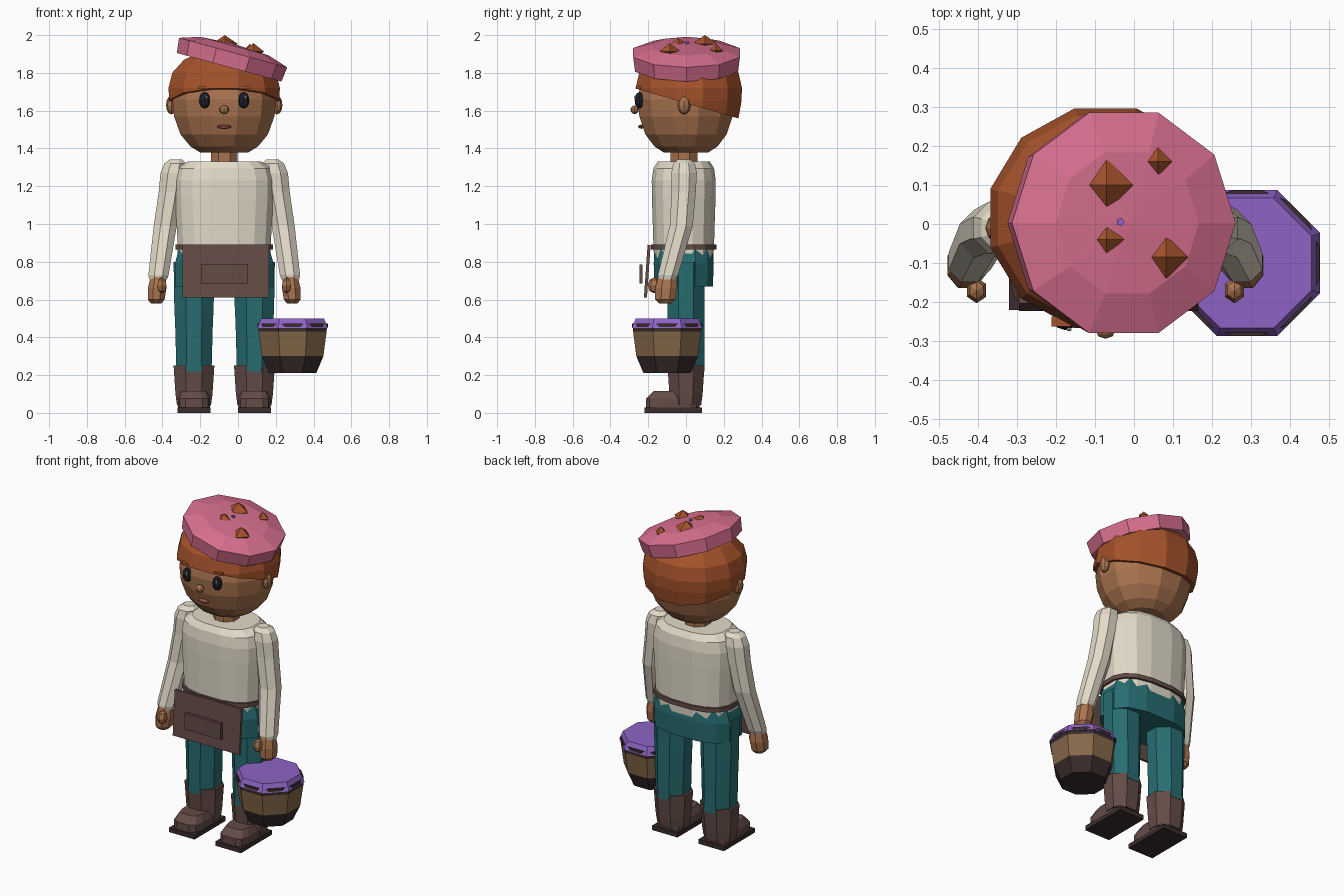
import bpy, bmesh
from math import cos, sin, pi, radians
from mathutils import Matrix, Vector

if "Cube" in bpy.data.objects:
    bpy.data.objects.remove(bpy.data.objects["Cube"])

CX = -0.073  # body centre line


def mat(name, hexcode):
    m = bpy.data.materials.new(name)
    c = [int(hexcode[i:i + 2], 16) / 255 for i in (0, 2, 4)]
    m.diffuse_color = [v ** 2.2 for v in c] + [1]
    m.use_nodes = True
    m.node_tree.nodes["Principled BSDF"].inputs["Base Color"].default_value = m.diffuse_color
    return m


SKIN, HAIR = mat("skin", "a87350"), mat("hair", "a3532f")
PINK, SHIRT = mat("pink", "d9708f"), mat("cream", "e2dac8")
TEAL, BOOT = mat("teal", "2b6c70"), mat("leather", "644d48")
DARK, BLACK = mat("dark", "3d3030"), mat("eye", "23242e")
PURPLE, WOOD = mat("purple", "8d64c4"), mat("wood", "84684a")
LIP = mat("lip", "9a5348")


def finish(name, bm, m):
    bmesh.ops.recalc_face_normals(bm, faces=bm.faces)
    me = bpy.data.meshes.new(name)
    bm.to_mesh(me)
    bm.free()
    me.materials.append(m)
    ob = bpy.data.objects.new(name, me)
    bpy.context.collection.objects.link(ob)
    return ob


def loft(name, rings, n, m, phase=0.0, p=2.0, cut=None):
    """Skin horizontal rings (cx, cy, z, rx, ry); p > 2 gives squarer sections."""
    bm = bmesh.new()
    def pt(v):
        return (abs(v) ** (2 / p)) * (1 if v >= 0 else -1)
    loops = []
    for cx, cy, z, rx, ry in rings:
        loops.append([bm.verts.new((cx + rx * pt(cos(phase + 2 * pi * i / n)),
                                    cy + ry * pt(sin(phase + 2 * pi * i / n)), z)) for i in range(n)])
    for a, b in zip(loops, loops[1:]):
        for i in range(n):
            j = (i + 1) % n
            bm.faces.new((a[i], a[j], b[j], b[i]))
    bm.faces.new(loops[0])
    bm.faces.new(loops[-1])
    if cut:
        bmesh.ops.bisect_plane(bm, geom=bm.verts[:] + bm.edges[:] + bm.faces[:],
                               plane_co=cut[0], plane_no=cut[1], clear_inner=True)
        bmesh.ops.holes_fill(bm, edges=[e for e in bm.edges if e.is_boundary])
    return finish(name, bm, m)


def box(name, loc, size, m, tilt=0.0):
    bm = bmesh.new()
    bmesh.ops.create_cube(bm, size=1, matrix=Matrix.Translation(loc) @ Matrix.Rotation(tilt, 4, 'X')
                          @ Matrix.Diagonal((*size, 1)))
    return finish(name, bm, m)


def ball(name, loc, r, m, seg=8, rings=6):
    bm = bmesh.new()
    bmesh.ops.create_uvsphere(bm, u_segments=seg, v_segments=rings, radius=1,
                              matrix=Matrix.Translation(loc) @ Matrix.Diagonal((*r, 1)))
    return finish(name, bm, m)


OCT = pi / 8
K = 1 / cos(OCT)  # octagon flat-to-corner factor

# head and neck
head = [(0.13, 1.378), (0.185, 1.41), (0.24, 1.475), (0.275, 1.57), (0.284, 1.66), (0.265, 1.76), (0.19, 1.85), (0.05, 1.89)]
loft("head", [(CX, 0, z, r, r * 0.93) for r, z in head], 12, SKIN, pi / 12)
loft("neck", [(CX, -0.01, z, 0.077, 0.077) for z in (1.31, 1.42)], 8, SKIN, OCT)

# hair cap, cut on a plane sloping down to the back
hair = [(0.2, 1.48), (0.285, 1.56), (0.302, 1.65), (0.305, 1.72), (0.285, 1.8), (0.22, 1.87), (0.1, 1.92)]
loft("hair", [(CX, 0.015, z, r, r * 0.955) for r, z in hair], 12, HAIR, pi / 12,
     cut=(Vector((0, -0.26, 1.715)), Vector((0, 0.29, 1))))

# face
for s in (-1, 1):
    ball("eye", (CX + s * 0.103, -0.247, 1.655), (0.03, 0.025, 0.043), BLACK)
    ball("eye_glint", (CX + s * 0.103 + 0.01, -0.27, 1.672), (0.007, 0.005, 0.008), SHIRT, 6, 4)
    box("brow", (CX + s * 0.113, -0.25, 1.722), (0.05, 0.025, 0.014), HAIR)
    ball("ear", (CX + s * 0.28, -0.01, 1.63), (0.028, 0.035, 0.05), SKIN)
ball("nose", (CX, -0.272, 1.605), (0.026, 0.022, 0.023), SKIN)
ball("mouth", (CX, -0.238, 1.515), (0.038, 0.015, 0.011), LIP)

# tilted ten-sided hat
hat = loft("hat", [(0, 0, z, r, r) for z, r in
                   ((-0.08, 0.287), (0, 0.297), (0.035, 0.19), (0.045, 0.01))], 10, PINK)
hat.location = (-0.026, 0.003, 1.907)
hat.rotation_euler = (0, radians(15.3), 0)

# crumb pieces on the hat
for x, y, r, h in ((-0.07, 0.1, 0.068, 0.046), (0.062, 0.16, 0.036, 0.035),
                   (0.082, -0.085, 0.056, 0.045), (-0.07, -0.04, 0.045, 0.03)):
    ball("hat_crumb", (x, y, 1.942 - 0.27 * (x + 0.026)), (r, r, h), HAIR, 4, 2)
loft("hat_stem", [(-0.035, 0.005, z, 0.011, 0.011) for z in (1.93, 1.965)], 5, PURPLE)

# shirt, belt, hips
torso = [(0.79, 0.25, 0.158), (0.89, 0.25, 0.163), (1.02, 0.257, 0.167), (1.14, 0.264, 0.171),
         (1.23, 0.265, 0.172), (1.295, 0.25, 0.163), (1.33, 0.2, 0.14)]
loft("shirt", [(CX, -0.012, z, rx, ry) for z, rx, ry in torso], 16, SHIRT, pi / 16, 2.6)
loft("belt", [(CX, -0.012, z, 0.262, 0.176) for z in (0.865, 0.892)], 16, BOOT, pi / 16, 2.6)
loft("hips", [(CX, -0.012, z, rx, ry) for z, rx, ry in
              ((0.67, 0.268, 0.158), (0.79, 0.268, 0.163), (0.87, 0.245, 0.155))], 12, TEAL, pi / 12, 2.8)

# apron and its pocket
box("apron", (-0.065, -0.205, 0.75), (0.46, 0.016, 0.28), BOOT, radians(-4))
box("apron_pocket", (-0.072, -0.238, 0.735), (0.25, 0.018, 0.1), BOOT)

for s in (-1, 1):
    # arm from rounded shoulder to cuff
    arm = [(0.255, -0.01, 1.342, 0.035), (0.26, -0.01, 1.32, 0.062), (0.27, -0.01, 1.27, 0.073),
           (0.283, -0.012, 1.17, 0.069), (0.312, -0.025, 0.99, 0.066), (0.348, -0.095, 0.73, 0.058),
           (0.35, -0.1, 0.705, 0.05)]
    loft("arm", [(CX + s * d, y, z, r, r) for d, y, z, r in arm], 8, SHIRT, OCT)
    hand = [(0.35, -0.1, 0.725, 0.042), (0.355, -0.105, 0.66, 0.053), (0.36, -0.11, 0.6, 0.048), (0.36, -0.11, 0.58, 0.03)]
    loft("hand", [(CX + s * d, y, z, r, r * 1.2) for d, y, z, r in hand], 8, SKIN, OCT)
    ball("thumb", (CX + s * 0.33, -0.17, 0.675), (0.028, 0.033, 0.042), SKIN, 6, 4)
    # leg and boot
    x = CX + s * 0.16
    leg = [(0.22, 0.093), (0.48, 0.1), (0.55, 0.104), (0.8, 0.108)]
    loft("leg", [(x, 0, z, r * K, 0.098 * K) for z, r in leg], 8, TEAL, OCT)
    shaft = [(0.04, 0.09), (0.1, 0.098), (0.25, 0.108)]
    loft("boot_shaft", [(x, 0, z, r * K, (r - 0.01) * K) for z, r in shaft], 8, BOOT, OCT)
    foot = [(0.025, -0.07, 0.087, 0.145), (0.075, -0.07, 0.087, 0.145), (0.115, -0.055, 0.068, 0.12)]
    loft("boot_foot", [(x, y, z, rx, ry) for z, y, rx, ry in foot], 12, BOOT, pi / 12, 4)
    box("boot_sole", (x, -0.068, 0.014), (0.175, 0.305, 0.028), DARK)

# octagonal bucket in coloured bands
bands = [("bucket_base", DARK, ((0.21, 0.125), (0.3, 0.163))),
         ("bucket_body", WOOD, ((0.3, 0.163), (0.43, 0.18))),
         ("bucket_band", DARK, ((0.43, 0.18), (0.455, 0.182))),
         ("bucket_filling", PURPLE, ((0.45, 0.187), (0.5, 0.166)))]
for name, m, prof in bands:
    loft(name, [(0.289, -0.1, z, r * K, r * K) for z, r in prof], 8, m, OCT)
loft("bucket_hoop", [(0.289, -0.1, z, 0.19, 0.19) for z in (0.455, 0.472)], 16, DARK, pi / 16)
